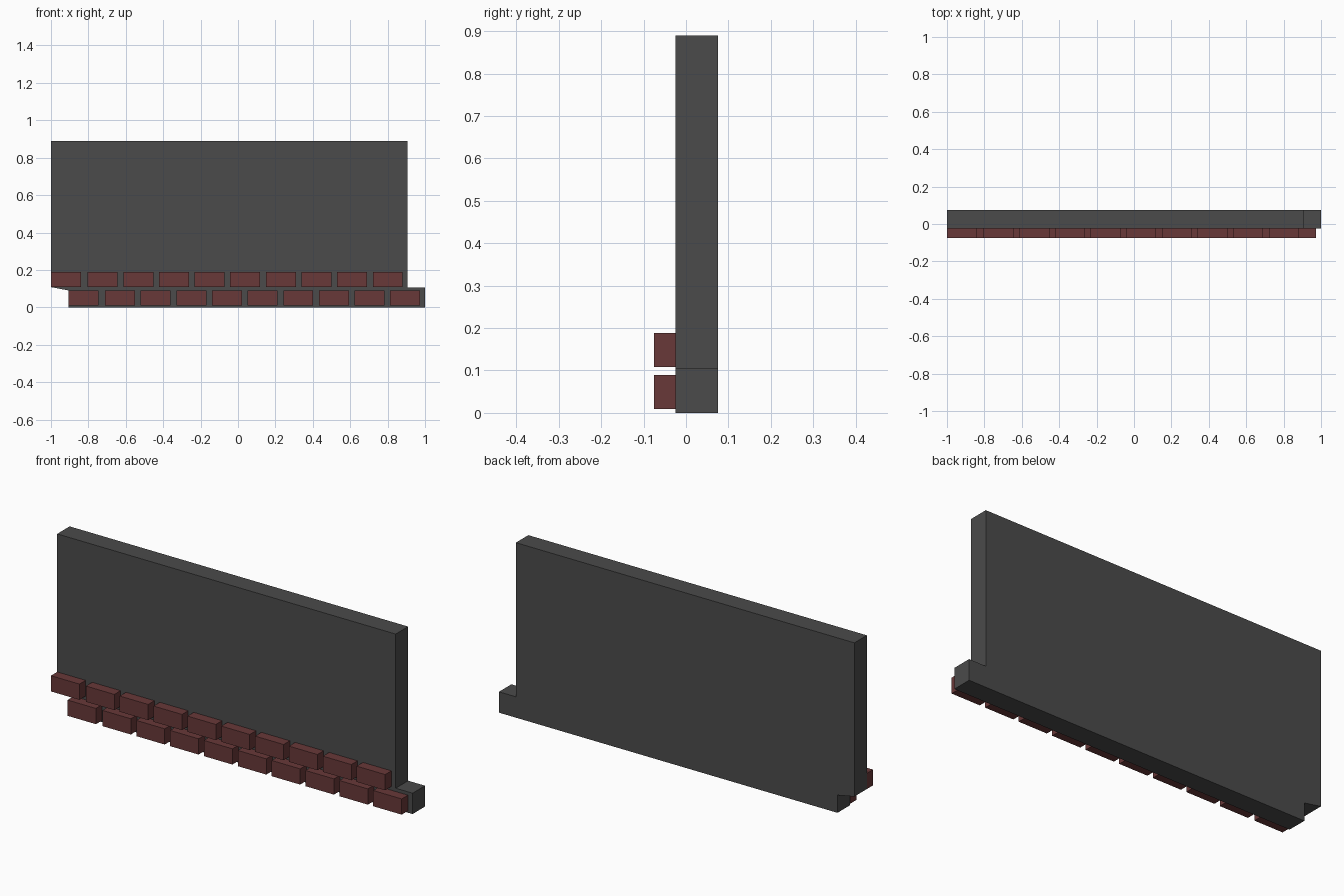
import bpy, bmesh
from mathutils import Vector

if "Cube" in bpy.data.objects:
    bpy.data.objects.remove(bpy.data.objects["Cube"])


def material(name, color):
    m = bpy.data.materials.new(name)
    m.diffuse_color = color
    m.use_nodes = True
    m.node_tree.nodes["Principled BSDF"].inputs["Base Color"].default_value = m.diffuse_color
    return m


def finish(bm, name, mat):
    bmesh.ops.recalc_face_normals(bm, faces=bm.faces)
    me = bpy.data.meshes.new(name)
    bm.to_mesh(me)
    bm.free()
    me.materials.append(mat)
    ob = bpy.data.objects.new(name, me)
    bpy.context.collection.objects.link(ob)
    return ob


mortar = material("dark_mortar", (0.07, 0.07, 0.07, 1))
clay = material("red_clay", (0.14, 0.04, 0.04, 1))

# Wall panel: stepped profile with interlocking ends, extruded in depth
profile = [(-1, 0.89), (0.905, 0.89), (0.905, 0.106), (1, 0.106),
           (1, 0), (-0.905, 0), (-0.905, 0.09), (-1, 0.108)]
bm = bmesh.new()
face = bm.faces.new([bm.verts.new((x, -0.025, z)) for x, z in profile])
ext = bmesh.ops.extrude_face_region(bm, geom=[face], use_keep_orig=True)
moved = [g for g in ext["geom"] if isinstance(g, bmesh.types.BMVert)]
bmesh.ops.translate(bm, verts=moved, vec=(0, 0.1, 0))
finish(bm, "wall_panel", mortar)


# Two staggered courses of bricks; the first joint is slightly wider
def brick_course(name, start, z, count=10):
    size = Vector((0.16, 0.05, 0.08))
    bm = bmesh.new()
    for i in range(count):
        x = start + 0.1905 * i + (0.006 if i else 0)
        cube = bmesh.ops.create_cube(bm, size=1)["verts"]
        bmesh.ops.scale(bm, verts=cube, vec=size)
        bmesh.ops.translate(bm, verts=cube, vec=(x + size.x / 2, -0.05, z + size.z / 2))
    finish(bm, name, clay)


brick_course("lower_brick_course", -0.907, 0.009)
brick_course("upper_brick_course", -1.0, 0.108)
